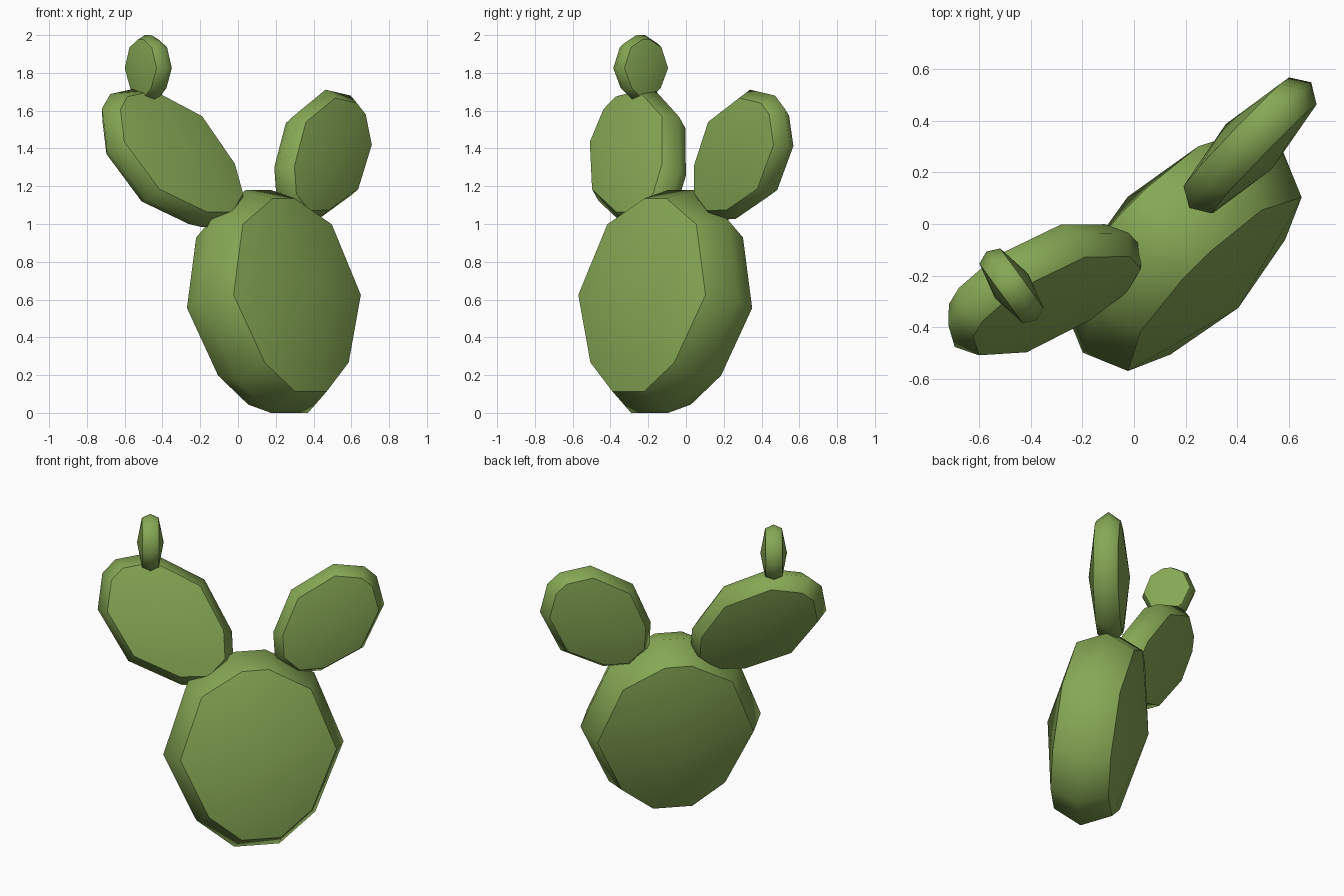
import bpy, bmesh, math
from mathutils import Vector

if "Cube" in bpy.data.objects:
    bpy.data.objects.remove(bpy.data.objects["Cube"])

green = bpy.data.materials.new("cactus_green")
green.diffuse_color = (0.24, 0.39, 0.09, 1)
green.use_nodes = True
green.node_tree.nodes["Principled BSDF"].inputs["Base Color"].default_value = green.diffuse_color

# Right half of the ten-sided pad outline, top to bottom (unit width, unit height)
HALF = [(0.17, 1.0), (0.70, 0.73), (1.0, 0.0), (0.66, -0.70), (0.25, -1.0)]
OUTLINE = HALF + [(-u, v) for u, v in reversed(HALF)]
INSET = 0.866


def pad(name, centre, normal, roll, half_w, half_l, depth, dome):
    """Flattened pad: wide middle ring, two smaller rings, slightly domed faces."""
    n = Vector(normal).normalized()
    side = Vector((0, 0, 1)).cross(n).normalized()
    up = n.cross(side)
    a = math.radians(roll)
    axis = up * math.cos(a) + side * math.sin(a)
    across = side * math.cos(a) - up * math.sin(a)
    c = Vector(centre)
    bm = bmesh.new()

    rings = []
    for s, d in ((INSET, -depth), (1, 0), (INSET, depth)):
        rings.append([bm.verts.new(c + across * u * half_w * s + axis * v * half_l * s + n * d)
                      for u, v in OUTLINE])
    poles = [bm.verts.new(c - n * dome), bm.verts.new(c + n * dome)]
    count = len(OUTLINE)
    for i in range(count):
        j = (i + 1) % count
        for lo, hi in zip(rings, rings[1:]):
            bm.faces.new((lo[i], lo[j], hi[j], hi[i]))
        bm.faces.new((rings[0][j], rings[0][i], poles[0]))
        bm.faces.new((rings[2][i], rings[2][j], poles[1]))
    bmesh.ops.recalc_face_normals(bm, faces=bm.faces)

    # Smooth rim and faces with a hard edge where they meet
    for f in bm.faces:
        f.smooth = True
    for ring in (rings[0], rings[2]):
        for i in range(count):
            bm.edges.get((ring[i], ring[(i + 1) % count])).smooth = False

    mesh = bpy.data.meshes.new(name)
    bm.to_mesh(mesh)
    bm.free()
    mesh.materials.append(green)
    obj = bpy.data.objects.new(name, mesh)
    bpy.context.collection.objects.link(obj)
    return obj


# Main pad, two arms, and the bud on the left arm
pad("main_pad", (0.19, -0.11, 0.59), (0.693, -0.693, 0.195), 0, 0.55, 0.602, 0.178, 0.31)
pad("right_pad", (0.445, 0.30, 1.36), (0.71, -0.70, 0.04), 43, 0.30, 0.39, 0.075, 0.125)
pad("left_pad", (-0.35, -0.25, 1.345), (0.56, -0.74, 0.38), -46, 0.335, 0.475, 0.085, 0.145)
pad("top_bud", (-0.475, -0.24, 1.825), (-0.81, -0.59, 0), 0, 0.165, 0.175, 0.05, 0.08)
